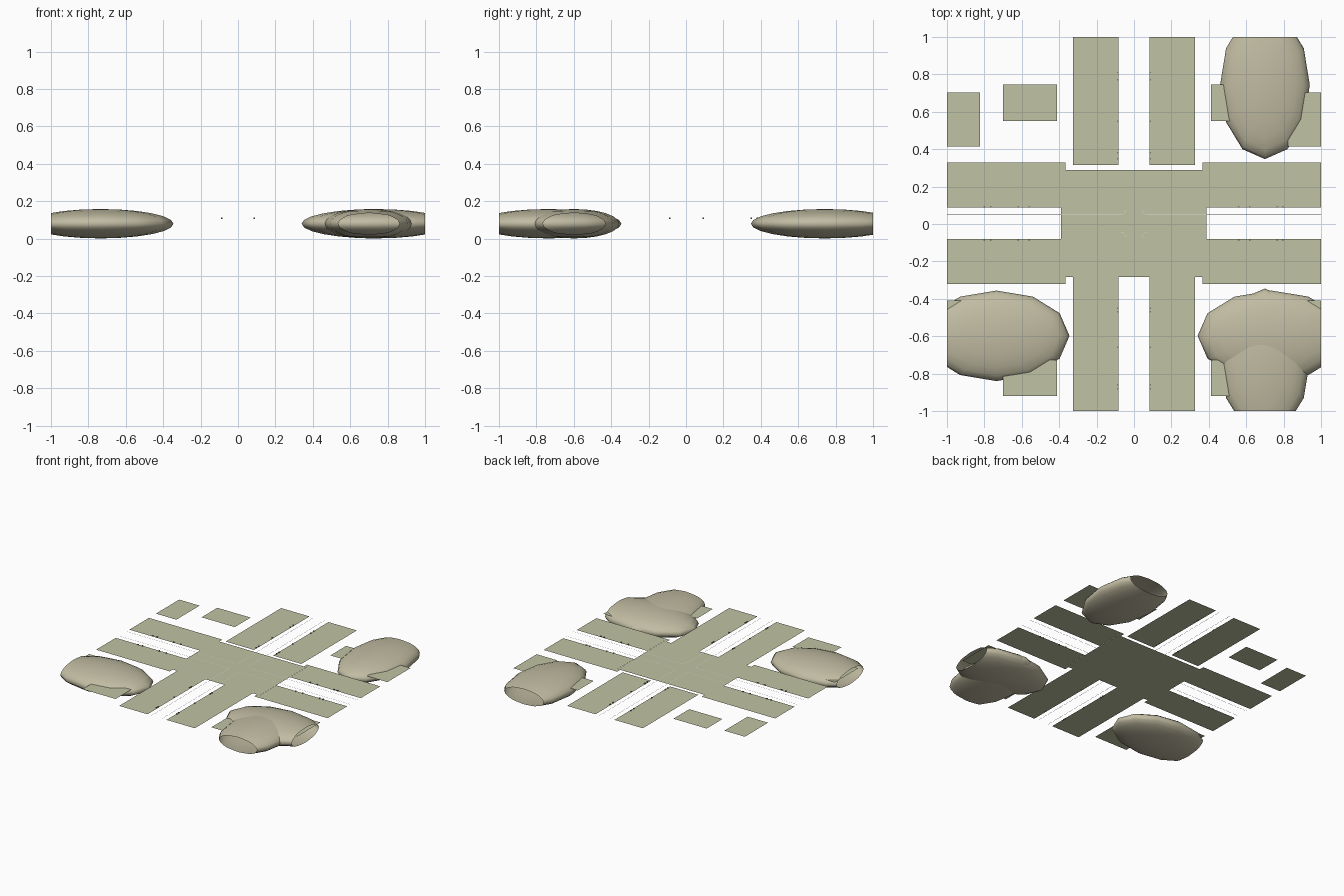
import bpy, bmesh, math
from mathutils import Vector

if "Cube" in bpy.data.objects:
    bpy.data.objects.remove(bpy.data.objects["Cube"])

Z = 0.108  # level of all flat paving


def material(name, rgb):
    m = bpy.data.materials.new(name)
    m.diffuse_color = (*rgb, 1)
    m.use_nodes = True
    m.node_tree.nodes["Principled BSDF"].inputs["Base Color"].default_value = m.diffuse_color
    return m


PAVING = material("paving", (0.53, 0.545, 0.37))
EARTH = material("earth", (0.53, 0.50, 0.36))
LINE = material("line", (0.8, 0.8, 0.7))
DARK = material("post", (0.2, 0.2, 0.15))


def finish(bm, name, mat, smooth=False):
    me = bpy.data.meshes.new(name)
    bm.to_mesh(me)
    bm.free()
    me.materials.append(mat)
    ob = bpy.data.objects.new(name, me)
    bpy.context.collection.objects.link(ob)
    if smooth:
        for p in me.polygons:
            p.use_smooth = True
    return ob


def sheet(name, x0, x1, y0, y1, z=Z):
    bm = bmesh.new()
    bm.faces.new([bm.verts.new(c) for c in ((x0, y0, z), (x1, y0, z), (x1, y1, z), (x0, y1, z))])
    return finish(bm, name, PAVING)


def mound(name, x, y, rx, ry):
    # squashed 12-sided sphere, cut open at the border of the site
    bm = bmesh.new()
    bmesh.ops.create_uvsphere(bm, u_segments=12, v_segments=12, radius=1)
    for v in bm.verts:
        v.co = Vector((x + v.co.x * rx, y + v.co.y * ry, 0.0795 + v.co.z * 0.0785))
    for n in ((1, 0, 0), (-1, 0, 0), (0, 1, 0), (0, -1, 0)):
        bmesh.ops.bisect_plane(bm, geom=bm.verts[:] + bm.edges[:] + bm.faces[:],
                               plane_co=n, plane_no=n, clear_outer=True)
    return finish(bm, name, EARTH, True)


# junction
sheet("junction", -0.39, 0.387, -0.284, 0.29)

# pavements along the four arms
for side in (-1, 1):
    a, b = sorted((side * 0.082, side * 0.327))
    sheet("north_pavement", a, b, 0.315, 1)
    sheet("south_pavement", a, b, -1, -0.284)
for s in (-1, 1):
    a, b = sorted((s * 0.388, s * 1.0))
    c, d = sorted((s * 0.365, s * 0.388))
    for name, y0, y1, edge in (("upper", 0.087, 0.328, (0.29, 0.328)),
                               ("lower", -0.322, -0.08, (-0.322, -0.284))):
        sheet(name + "_pavement", a, b, y0, y1)
        sheet(name + "_pavement_end", c, d, *edge)

# corner plots
for s in (-1, 1):
    for name, p, q, y0, y1 in (("north_side_plot", 0.823, 1, 0.415, 0.702),
                               ("north_plot", 0.413, 0.70, 0.55, 0.745),
                               ("south_side_plot", 0.823, 1, -0.697, -0.41),
                               ("south_plot", 0.413, 0.70, -0.92, -0.727)):
        a, b = sorted((s * p, s * q))
        sheet(name, a, b, y0, y1)

# thin kerb lines that turn the corner at the junction
for sx in (-1, 1):
    for sy in (-1, 1):
        bm = bmesh.new()
        rows = []
        for off in (0.0445, 0.0465):
            r = 0.074 - off
            pts = [(off, 1)]
            for i in range(7):
                t = math.pi + i / 6 * math.pi / 2
                pts.append((0.074 + r * math.cos(t), 0.074 + r * math.sin(t)))
            pts.append((1, off))
            rows.append([bm.verts.new((sx * px, sy * py + (0.003 if py < 1 else 0), Z + 0.001))
                         for px, py in pts])
        for i in range(len(rows[0]) - 1):
            f = bm.faces.new((rows[0][i], rows[0][i + 1], rows[1][i + 1], rows[1][i]))
            f.normal_update()
            if f.normal.z < 0:
                f.normal_flip()
        finish(bm, "kerb_line", LINE)

# small posts along the kerbs
bm = bmesh.new()


def post(x, y):
    r = bmesh.ops.create_cube(bm, size=0.008)
    bmesh.ops.translate(bm, verts=r["verts"], vec=(x, y, Z + 0.002))


for s in (-1, 1):
    for t in (0.35, 0.38, 0.55, 0.77, 0.81, -0.45, -0.47, -0.66, -0.86, -0.88):
        post(s * 0.088, t)
    for t in (-0.80, -0.765, -0.62, -0.56, 0.56, 0.62, 0.765, 0.795):
        post(t, 0.093 if s > 0 else -0.086)
finish(bm, "kerb_posts", DARK)

# mounds
mound("north_east_mound", 0.70, 0.742, 0.24, 0.395)
mound("south_west_mound", -0.735, -0.598, 0.39, 0.242)
mound("south_east_mound", 0.735, -0.598, 0.395, 0.242)
mound("south_mound", 0.70, -0.735, 0.24, 0.39)
